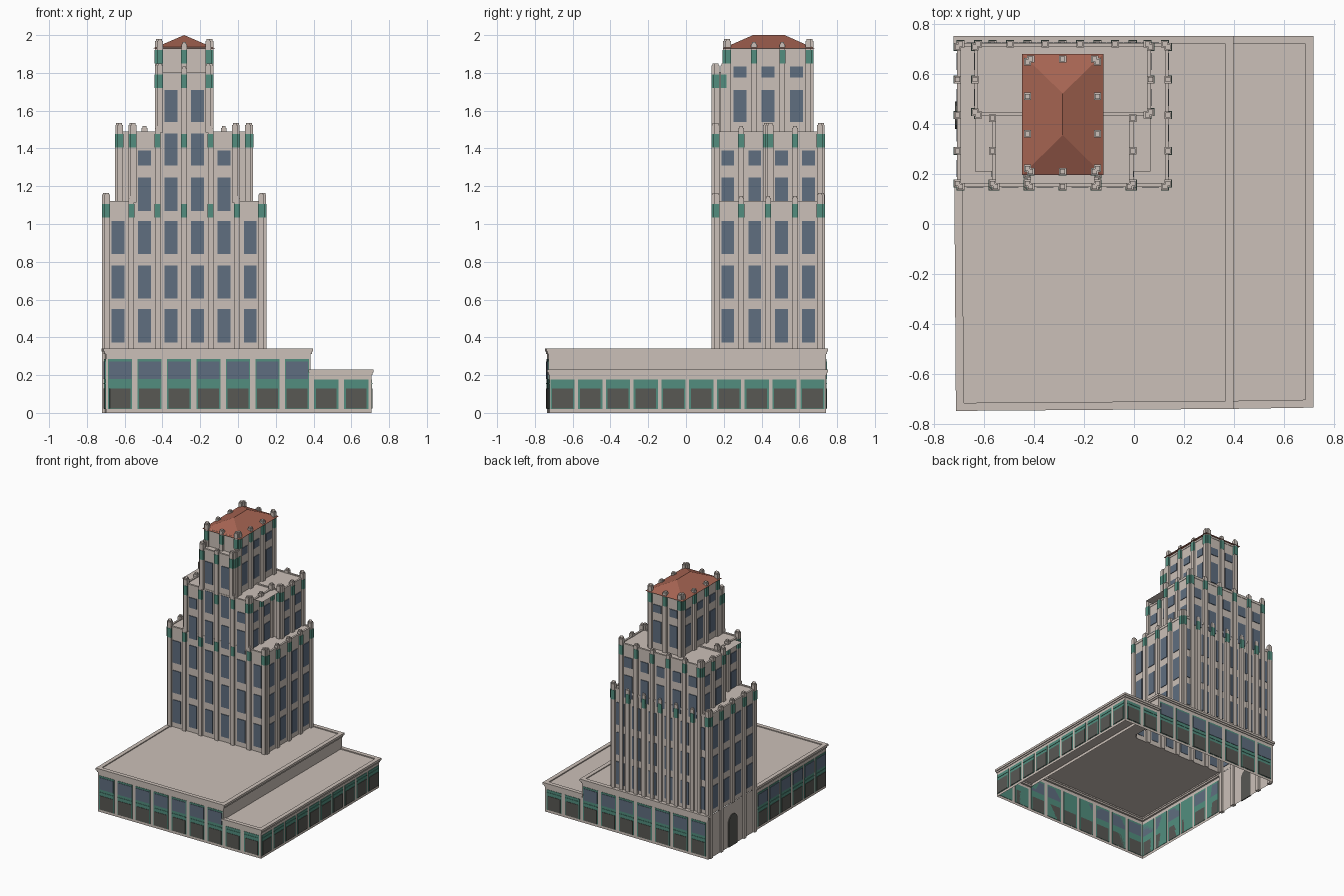
import bpy, bmesh, math
from mathutils import Matrix, Vector

cube = bpy.data.objects.get("Cube")
if cube:
    bpy.data.objects.remove(cube, do_unlink=True)


def material(name, r, g, b):
    m = bpy.data.materials.new(name)
    m.use_nodes = True
    m.diffuse_color = (r, g, b, 1)
    m.node_tree.nodes["Principled BSDF"].inputs["Base Color"].default_value = (r, g, b, 1)
    return m


STONE = material("limestone", 0.60, 0.53, 0.48)
GLASS = material("blue_glass", 0.115, 0.156, 0.216)
GREEN = material("verdigris", 0.084, 0.27, 0.21)
DARK = material("shop_glass", 0.098, 0.098, 0.088)
TILE = material("terracotta", 0.38, 0.127, 0.084)
parts = {}


def part(name, mat):
    if name not in parts:
        parts[name] = (bmesh.new(), mat)
    return parts[name][0]


def block(name, mat, p, q, a0, a1, o0, o1, z0, z1):
    """Box on the wall line p-q: a = distance along, o = distance outward."""
    d = (Vector(q) - Vector(p)).normalized()
    n = Vector((d.y, -d.x))
    c = Vector(p) + d * (a0 + a1) / 2 + n * (o0 + o1) / 2
    turn = Matrix(((d.x, -n.x, 0), (d.y, -n.y, 0), (0, 0, 1))).to_4x4()
    size = Matrix.Diagonal((a1 - a0, o1 - o0, z1 - z0, 1))
    bmesh.ops.create_cube(part(name, mat), size=1,
                          matrix=Matrix.Translation((c.x, c.y, (z0 + z1) / 2)) @ turn @ size)


def face(bm, pts):
    return bm.faces.new([bm.verts.new(p) for p in pts])


def walls(name, pts, z0, z1):
    bm = part(name, STONE)
    for (ax, ay), (bx, by) in zip(pts, pts[1:]):
        face(bm, [(ax, ay, z0), (bx, by, z0), (bx, by, z1), (ax, ay, z1)])


def flat_roof(name, rect, z, holes=()):
    """Flat roof left open beneath the storeys that stand on it."""
    bm = part(name, STONE)
    rects = [rect, *holes]
    xs = sorted({x for r in rects for x in (r[0], r[2])})
    ys = sorted({y for r in rects for y in (r[1], r[3])})
    for x0, x1 in zip(xs, xs[1:]):
        for y0, y1 in zip(ys, ys[1:]):
            cx, cy = (x0 + x1) / 2, (y0 + y1) / 2
            if not any(h[0] < cx < h[2] and h[1] < cy < h[3] for h in holes):
                face(bm, [(x0, y0, z), (x1, y0, z), (x1, y1, z), (x0, y1, z)])


def corners(r):
    return [(r[0], r[1]), (r[2], r[1]), (r[2], r[3]), (r[0], r[3]), (r[0], r[1])]


def facade(name, p, q, bays, base, top, windows=(), mid_base=None):
    """Piers with green caps, a coping and rows of windows."""
    length = (Vector(q) - Vector(p)).length
    step = length / bays
    block(name + "_coping", STONE, p, q, 0, length, -0.012, 0.003, top - 0.014, top + 0.006)
    for k in range(bays + 1):
        a = min(max(k * step, 0.012), length - 0.012)
        end = k in (0, bays)
        rise = 0.05 if end else 0.033
        z0 = mid_base if mid_base is not None and k == bays // 2 else base
        block(name + "_piers", STONE, p, q, a - 0.015, a + 0.015, -0.012, 0.015, z0, top - 0.08)
        block(name + "_pier_caps", GREEN, p, q, a - 0.016, a + 0.016, -0.012, 0.016, top - 0.08, top - 0.008)
        block(name + "_piers", STONE, p, q, a - 0.015, a + 0.015, -0.014, 0.014, top - 0.008, top + rise - 0.01)
        block(name + "_piers", STONE, p, q, a - 0.010, a + 0.010, -0.010, 0.010, top + rise - 0.01, top + rise)
    for k in range(bays):
        a = (k + 0.5) * step
        for z0, z1 in windows:
            block(name + "_windows", GLASS, p, q, a - 0.034, a + 0.034, -0.003, 0.005, z0, z1)


def shop_bays(p, q, first, pitch, count, tall):
    for k in range(count):
        a = first + k * pitch
        block("shop_frames", GREEN, p, q, a - 0.064, a + 0.064, -0.003, 0.003, 0.02, 0.285 if tall else 0.178)
        block("shop_windows", DARK, p, q, a - 0.055, a + 0.055, -0.003, 0.006, 0.022, 0.13)
        block("shop_transoms", GREEN, p, q, a - 0.06, a + 0.06, -0.003, 0.006, 0.152, 0.158)
        if tall:
            block("mezzanine_windows", GLASS, p, q, a - 0.059, a + 0.059, -0.003, 0.006, 0.18, 0.272)


def cornice(name, p, q, z):
    length = (Vector(q) - Vector(p)).length
    block(name, STONE, p, q, -0.006, length + 0.006, -0.015, 0.006, z - 0.03, z - 0.012)
    block(name, STONE, p, q, -0.012, length + 0.012, -0.02, 0.012, z - 0.017, z)


# Podium, slightly out of square, with a lower wing on the left
A, B, C, D = (-0.70, -0.735), (0.385, -0.727), (0.385, 0.74), (-0.71, 0.74)
E, F, G = (0.706, -0.722), (0.706, 0.74), (-0.706, 0.14)
LOWER = (-0.705, 0.15, 0.135, 0.72)
walls("podium_walls", [C, D, A, B], 0, 0.335)
walls("podium_step", [B, C], 0.2, 0.335)
walls("wing_walls", [B, E, F, C], 0, 0.222)
flat_roof("podium_roof", (-0.703, -0.73, 0.385, 0.74), 0.335, [LOWER])
flat_roof("wing_roof", (0.385, -0.724, 0.706, 0.74), 0.222)
for p, q in ((A, B), (B, C), (C, D), (G, A)):
    cornice("podium_cornice", p, q, 0.342)
for p, q in ((B, E), (E, F), (F, C)):
    cornice("wing_cornice", p, q, 0.23)
shop_bays(A, B, 0.076, 0.156, 7, True)
shop_bays(C, D, 0.076, 0.156, 7, True)
shop_bays(G, A, 0.08, 0.146, 6, True)
shop_bays(B, E, 0.082, 0.159, 2, False)
shop_bays(F, C, 0.08, 0.159, 2, False)
shop_bays(E, F, 0.068, 0.147, 10, False)

# Arched side door
arch = [(0.49, 0.0), (0.38, 0.0)]
arch += [(0.435 - 0.055 * math.cos(t * math.pi / 8), 0.19 + 0.055 * math.sin(t * math.pi / 8)) for t in range(9)]
door = part("side_door", DARK)
leaf = face(door, [(-0.715, y, z) for y, z in arch])
out = bmesh.ops.extrude_face_region(door, geom=[leaf])
bmesh.ops.translate(door, vec=(0.008, 0, 0), verts=[v for v in out["geom"] if isinstance(v, bmesh.types.BMVert)])
bmesh.ops.recalc_face_normals(door, faces=door.faces)

# Lower tower storeys
REAR, FRONT = (-0.635, 0.435, 0.065, 0.72), (-0.565, 0.15, -0.005, 0.435)
BAY, CROWN = (-0.425, 0.15, -0.145, 0.21), (-0.425, 0.21, -0.145, 0.66)
low = corners(LOWER)
walls("lower_tower_walls", low, 0.335, 1.115)
flat_roof("lower_tower_roof", LOWER, 1.115, [REAR, FRONT])
rows = [(0.373, 0.55), (0.605, 0.78), (0.84, 1.015)]
for i, bays in enumerate((6, 4, 6, 4)):
    facade("lower_tower", low[i], low[i + 1], bays, 0 if i == 3 else 0.335, 1.115, rows, 0.335)

# Middle storeys: a wide rear block and a narrower front block
rear, front = corners(REAR), corners(FRONT)
walls("rear_block_walls", rear, 1.115, 1.485)
walls("front_block_walls", [front[3], front[0], front[1], front[2]], 1.115, 1.485)
flat_roof("rear_block_roof", REAR, 1.485, [CROWN])
flat_roof("front_block_roof", FRONT, 1.485, [CROWN, BAY])
rows = [(1.07, 1.247), (1.31, 1.39)]
facade("rear_block", rear[0], rear[1], 1, 1.115, 1.485)
facade("rear_block", rear[1], rear[2], 2, 1.115, 1.485, rows)
facade("rear_block", rear[2], rear[3], 5, 0.335, 1.485, rows)
facade("rear_block", rear[3], rear[4], 2, 1.115, 1.485, rows)
facade("front_block", front[0], front[1], 4, 1.115, 1.485, rows)
facade("front_block", front[1], front[2], 2, 1.115, 1.485, rows)
facade("front_block", front[3], front[4], 2, 1.115, 1.485, rows)

# Projecting front bay
bay = corners(BAY)
walls("front_bay_walls", [bay[3], bay[0], bay[1], bay[2]], 1.485, 1.80)
flat_roof("front_bay_roof", BAY, 1.80)
facade("front_bay", bay[0], bay[1], 2, 1.485, 1.80, [(1.31, 1.48), (1.54, 1.71)])
facade("front_bay", bay[1], bay[2], 1, 1.485, 1.80)
facade("front_bay", bay[3], bay[4], 1, 1.485, 1.80)

# Top storeys
top = corners(CROWN)
walls("crown_walls", top, 1.485, 1.93)
for i, bays in enumerate((2, 3, 2, 3)):
    facade("crown", top[i], top[i + 1], bays, 1.485 if i else 1.80, 1.93,
           [(1.54, 1.71), (1.775, 1.835)] if i else ())

# Hipped tile roof
hip = part("hipped_roof", TILE)
eave = [hip.verts.new((x, y, 1.93)) for x, y in corners((-0.448, 0.195, -0.122, 0.68))[:4]]
r0, r1 = hip.verts.new((-0.285, 0.355, 2.0)), hip.verts.new((-0.285, 0.522, 2.0))
for ring in ((eave[0], eave[1], r0), (eave[1], eave[2], r1, r0), (eave[2], eave[3], r1),
             (eave[3], eave[0], r0, r1), tuple(reversed(eave))):
    hip.faces.new(ring)

for name, (bm, mat) in parts.items():
    mesh = bpy.data.meshes.new(name)
    bm.to_mesh(mesh)
    bm.free()
    mesh.materials.append(mat)
    bpy.context.scene.collection.objects.link(bpy.data.objects.new(name, mesh))
